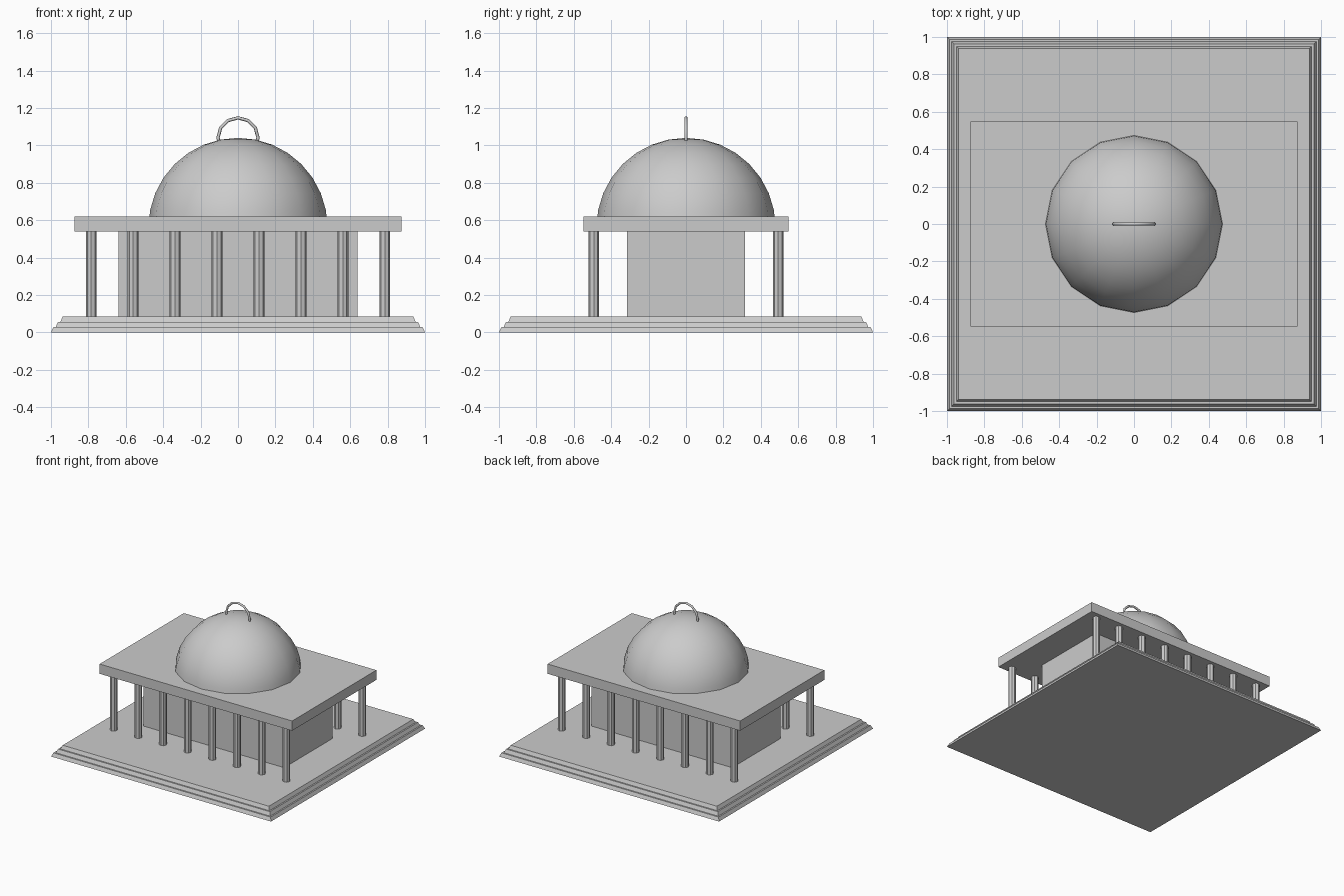
import bpy
import bmesh
from math import radians
from mathutils import Matrix

cube = bpy.data.objects.get("Cube")
if cube:
    bpy.data.objects.remove(cube, do_unlink=True)

stone = bpy.data.materials.new("grey stone")
stone.use_nodes = True
GREY = (0.6, 0.6, 0.6, 1)
stone.diffuse_color = GREY
stone.node_tree.nodes["Principled BSDF"].inputs["Base Color"].default_value = GREY


def finish(name, bm, smooth=False):
    """Turn a bmesh into a named stone object."""
    mesh = bpy.data.meshes.new(name)
    bmesh.ops.recalc_face_normals(bm, faces=bm.faces)
    for face in bm.faces:
        face.smooth = smooth
    bm.to_mesh(mesh)
    bm.free()
    mesh.materials.append(stone)
    obj = bpy.data.objects.new(name, mesh)
    bpy.context.collection.objects.link(obj)
    return obj


def block(name, half_x, half_y, z0, z1, inset=0):
    """Rectangular block whose top can be drawn in to slope the sides."""
    bm = bmesh.new()
    bmesh.ops.create_cube(bm, size=2)
    for v in bm.verts:
        top = v.co.z > 0
        shrink = inset if top else 0
        v.co = (v.co.x * (half_x - shrink), v.co.y * (half_y - shrink), z1 if top else z0)
    return finish(name, bm)


# Stepped square base with slightly sloping sides
STEP = 0.085 / 3
for i, name in enumerate(("lower_step", "middle_step", "upper_step")):
    half = 1 - 0.025 * i
    block(name, half, half, STEP * i, STEP * (i + 1), 0.013)

# Inner hall and flat roof slab
block("hall", 0.64, 0.315, 0.085, 0.54)
block("roof_slab", 0.875, 0.547, 0.54, 0.62)

# Rows of round columns along the front and back
for side, y in (("front", -0.493), ("back", 0.493)):
    for i in range(8):
        bm = bmesh.new()
        x = -0.785 + i * 1.57 / 7
        bmesh.ops.create_cone(
            bm, cap_ends=True, segments=8, radius1=0.029, radius2=0.029, depth=0.455,
            matrix=Matrix.Translation((x, y, 0.3125)))
        finish(f"{side}_column_{i + 1}", bm)

# Dome: upper half of a faceted sphere, sunk a little into the roof
bm = bmesh.new()
bmesh.ops.create_uvsphere(bm, u_segments=16, v_segments=16, radius=0.479)
bmesh.ops.delete(bm, geom=[v for v in bm.verts if v.co.z < -0.01], context="VERTS")
bmesh.ops.translate(bm, verts=bm.verts, vec=(0, 0, 0.561))
finish("dome", bm, smooth=True)

# Ring on top of the dome, lower half buried
bpy.ops.mesh.primitive_torus_add(
    major_segments=12, minor_segments=6, major_radius=0.107, minor_radius=0.009,
    location=(0, 0, 1.04), rotation=(radians(90), 0, 0))
ring = bpy.context.object
ring.name = "dome_ring"
ring.data.materials.append(stone)
bpy.ops.object.shade_smooth_by_angle(angle=radians(65))
